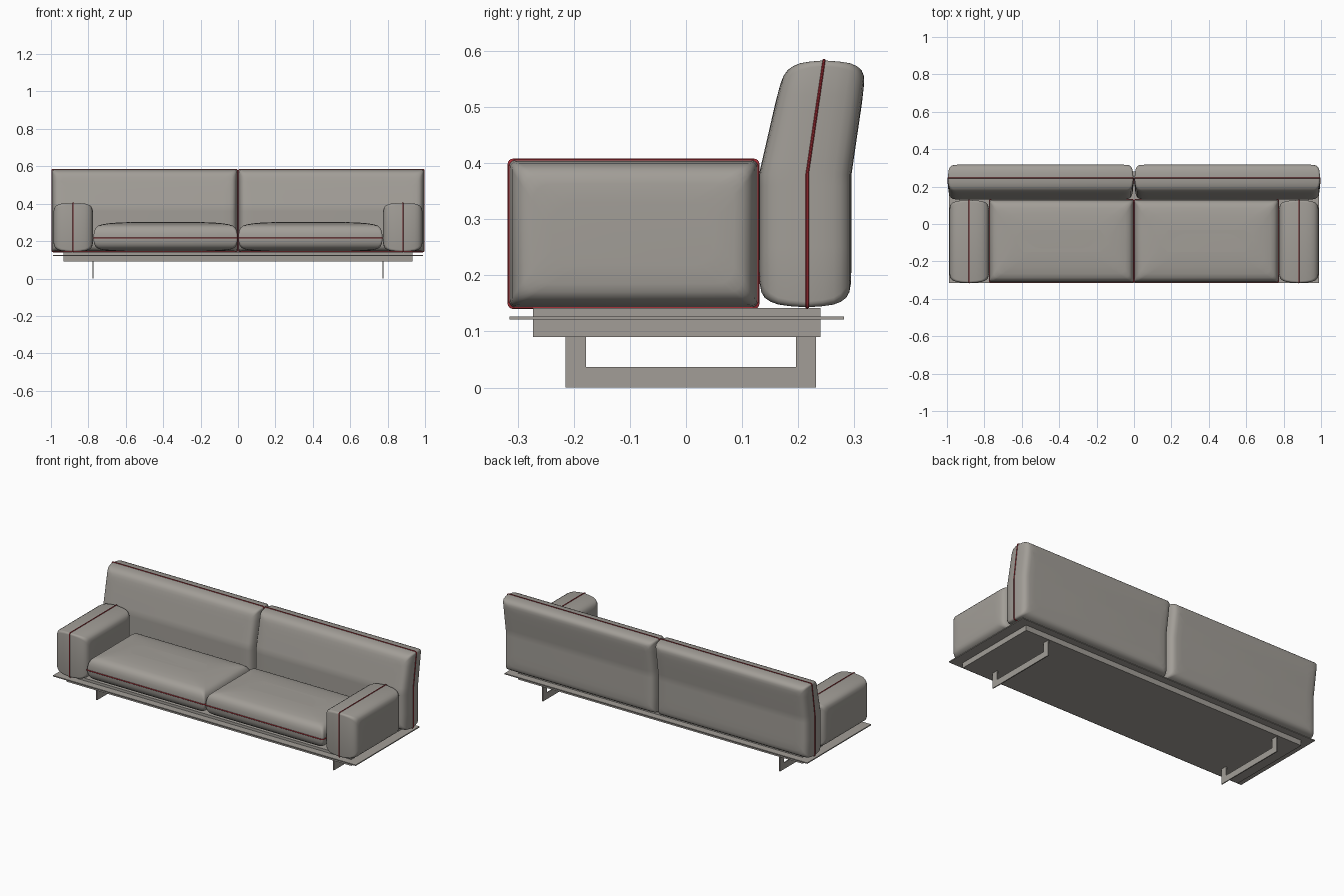
import bpy, bmesh, math
from mathutils import Vector

if "Cube" in bpy.data.objects:
    bpy.data.objects.remove(bpy.data.objects["Cube"])


def material(name, rgb):
    m = bpy.data.materials.new(name)
    m.diffuse_color = (*rgb, 1)
    m.use_nodes = True
    m.node_tree.nodes["Principled BSDF"].inputs["Base Color"].default_value = m.diffuse_color
    return m


FABRIC = material("warm grey fabric", (0.36, 0.34, 0.31))
PIPING = material("red piping", (0.40, 0.03, 0.04))
METAL = material("grey metal", (0.36, 0.34, 0.31))

# (inset from the seam outline, share of the half thickness)
PILLOW = [(0, 0), (0.002, 0.35), (0.005, 0.6), (0.010, 0.76), (0.017, 0.88),
          (0.027, 0.95), (0.042, 0.985), (0.075, 1.0)]
SEAT = [(0, 0), (0.002, 0.3), (0.006, 0.5), (0.013, 0.66), (0.024, 0.78),
        (0.045, 0.86), (0.08, 0.93), (0.13, 0.98), (0.18, 1.0)]
WELT = [(0.002, 1.0), (-0.0015, 1.0), (-0.003, 0.4)]


def outline(rect, inset, radius=0.010, steps=4):
    """Rounded rectangle, shrunk by inset."""
    u0, u1, v0, v1 = rect
    r = radius + 0.5 * max(inset, 0)
    i = inset + r
    corners = [(u1 - i, v1 - i), (u0 + i, v1 - i), (u0 + i, v0 + i), (u1 - i, v0 + i)]
    return [(cu + r * math.cos(a), cv + r * math.sin(a))
            for k, (cu, cv) in enumerate(corners)
            for a in [math.pi / 2 * (k + s / steps) for s in range(steps + 1)]]


def loft(name, rect, rings, place, mat, caps=True, cuts=(), warp=None):
    """Join stacked outlines; rings are (inset, height)."""
    bm = bmesh.new()
    loops = [[bm.verts.new(place(u, v, h)) for u, v in outline(rect, d)] for d, h in rings]
    n = len(loops[0])
    for a, b in zip(loops, loops[1:]):
        for k in range(n):
            bm.faces.new((a[k], a[(k + 1) % n], b[(k + 1) % n], b[k]))
    if caps:
        bm.faces.new(loops[0])
        bm.faces.new(loops[-1])
    for z in cuts:
        bmesh.ops.bisect_plane(bm, geom=bm.verts[:] + bm.edges[:] + bm.faces[:],
                               plane_co=(0, 0, z), plane_no=(0, 0, 1))
    if warp:
        for v in bm.verts:
            v.co = warp(v.co)
    bmesh.ops.recalc_face_normals(bm, faces=bm.faces[:])
    me = bpy.data.meshes.new(name)
    bm.to_mesh(me)
    bm.free()
    ob = bpy.data.objects.new(name, me)
    bpy.context.collection.objects.link(ob)
    me.materials.append(mat)
    bpy.ops.object.select_all(action='DESELECT')
    ob.select_set(True)
    bpy.context.view_layer.objects.active = ob
    bpy.ops.object.shade_smooth_by_angle(angle=math.radians(40))


def cushion(name, rect, low, high, shape, place, **kw):
    """Two padded halves meeting at a seam, with a raised welt along it."""
    rings = [(d, -low * f) for d, f in reversed(shape)] + [(d, high * f) for d, f in shape[1:]]
    loft(name, rect, rings, place, FABRIC, **kw)
    w = 0.0028
    welt = [(d, -w * f) for d, f in WELT] + [(d, w * f) for d, f in reversed(WELT)]
    loft(name + "_piping", rect, welt, place, PIPING, caps=False, **kw)


def box(bm, x0, x1, y0, y1, z0, z1):
    vs = bmesh.ops.create_cube(bm, size=1)["verts"]
    for v in vs:
        v.co = Vector(((x0 + x1) / 2 + v.co.x * (x1 - x0),
                       (y0 + y1) / 2 + v.co.y * (y1 - y0),
                       (z0 + z1) / 2 + v.co.z * (z1 - z0)))


def boxes(name, items):
    bm = bmesh.new()
    for b in items:
        box(bm, *b)
    me = bpy.data.meshes.new(name)
    bm.to_mesh(me)
    bm.free()
    me.materials.append(METAL)
    bpy.context.collection.objects.link(bpy.data.objects.new(name, me))


def lean(co):
    """Tilt the upper backrest rearward and thin its front padding."""
    t = max(0, (co.z - 0.38) / 0.205)
    y = co.y * (1 - 0.2 * t) if co.y < 0 else co.y
    return Vector((co.x, 0.216 + y + 0.030 * t, co.z))


# Base: thin shelf, frame and sled legs
boxes("shelf", [(-0.99, 0.99, -0.315, 0.282, 0.121, 0.127)])
boxes("base_frame", [(-0.932, 0.932, -0.273, 0.24, 0.09, 0.142)])

for side, label in ((-1, "left"), (1, "right")):
    x = side * 0.775
    a, b = x - 0.003, x + 0.003
    boxes(label + "_leg", [(a, b, -0.215, 0.232, 0, 0.037),
                           (a, b, -0.215, -0.178, 0.037, 0.09),
                           (a, b, 0.196, 0.232, 0.037, 0.09)])
    # Armrest: vertical seam running front to back
    cushion(label + "_armrest", (-0.315, 0.128, 0.143, 0.405), 0.106, 0.106, PILLOW,
            lambda u, v, h: Vector((side * (0.881 + h), u, v)))
    # Seat cushion: horizontal seam, crowned top
    cushion(label + "_seat", (0.002, 0.773, -0.311, 0.130), 0.072, 0.085, SEAT,
            lambda u, v, h: Vector((side * u, v, 0.216 + h)))
    # Backrest: upright seam, leaning above the arms
    cushion(label + "_backrest", (0.003, 0.995, 0.143, 0.583), 0.086, 0.079, PILLOW,
            lambda u, v, h: Vector((side * u, h, v)),
            cuts=(0.25, 0.36, 0.38, 0.40, 0.44, 0.48, 0.52), warp=lean)
